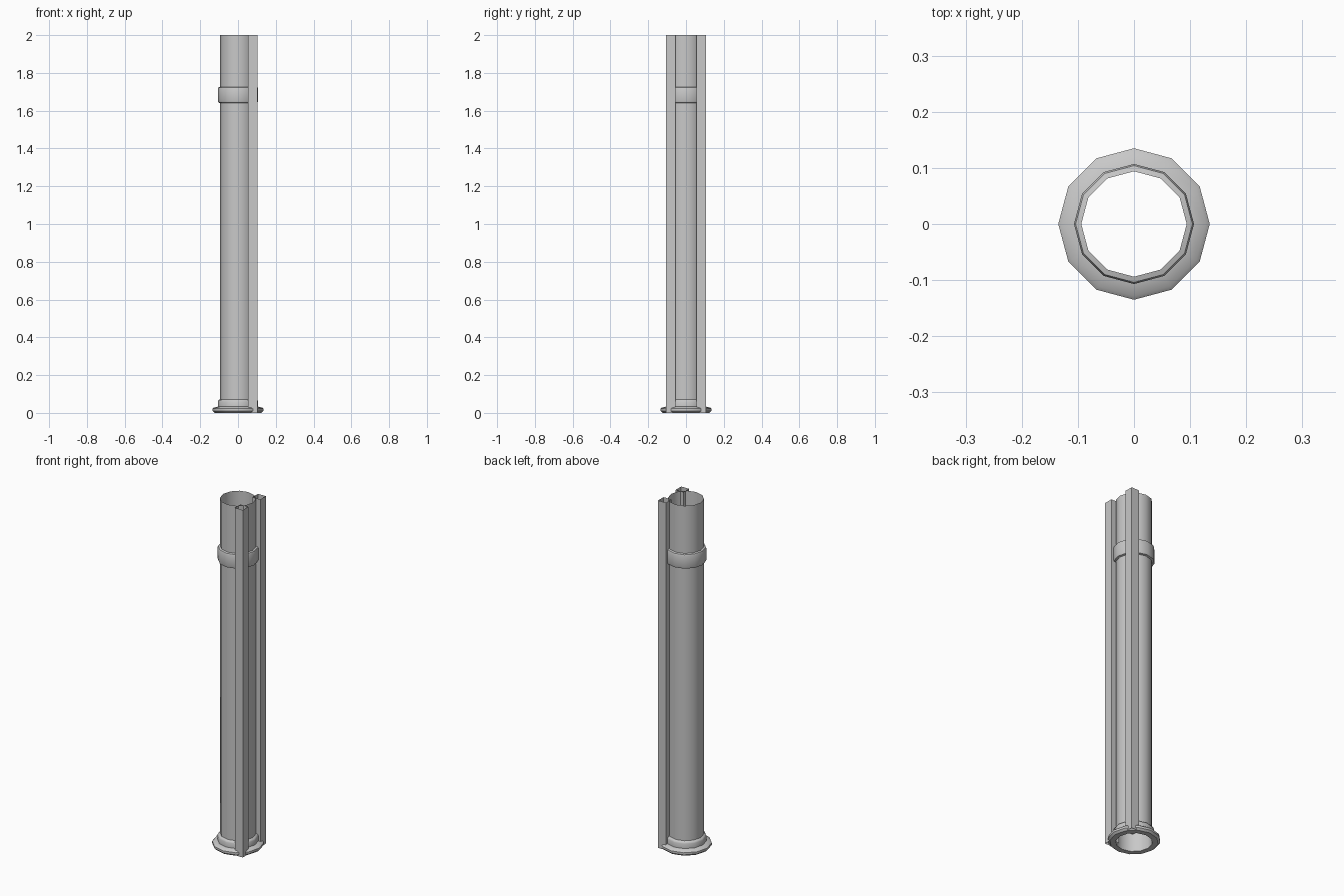
import bpy, bmesh, math

cube = bpy.data.objects.get("Cube")
if cube:
    bpy.data.objects.remove(cube, do_unlink=True)

SIDES = 12
TUBE_R = 0.094
HEIGHT = 2.0

# Single flat grey
grey = bpy.data.materials.new("pipe grey")
grey.use_nodes = True
COLOUR = (0.58, 0.58, 0.58, 1)
grey.diffuse_color = COLOUR
grey.node_tree.nodes["Principled BSDF"].inputs["Base Color"].default_value = COLOUR


def finish(name, bm, smooth):
    mesh = bpy.data.meshes.new(name)
    bm.to_mesh(mesh)
    bm.free()
    mesh.materials.append(grey)
    obj = bpy.data.objects.new(name, mesh)
    bpy.context.collection.objects.link(obj)
    if smooth:
        bpy.ops.object.select_all(action='DESELECT')
        obj.select_set(True)
        bpy.context.view_layer.objects.active = obj
        bpy.ops.object.shade_smooth_by_angle(angle=math.radians(40))
    return obj


def lathe(name, profile):
    """Sweep (radius, height) points, listed bottom to top, into an open shell."""
    bm = bmesh.new()
    rings = []
    for r, z in profile:
        rings.append([bm.verts.new((r * math.cos(a), r * math.sin(a), z))
                      for a in (math.tau * i / SIDES for i in range(SIDES))])
    for low, high in zip(rings, rings[1:]):
        for i in range(SIDES):
            j = (i + 1) % SIDES
            bm.faces.new((low[i], low[j], high[j], high[i]))
    return finish(name, bm, True)


def open_bar(name, x, y, width):
    """Square hollow rail with open ends."""
    bm = bmesh.new()
    bmesh.ops.create_cube(bm, size=1)
    for v in bm.verts:
        v.co = (x + v.co.x * width, y + v.co.y * width, (v.co.z + 0.5) * HEIGHT)
    bm.normal_update()
    caps = [f for f in bm.faces if abs(f.normal.z) > 0.9]
    bmesh.ops.delete(bm, geom=caps, context='FACES_ONLY')
    return finish(name, bm, False)


# Thin open pipe
lathe("pipe", [(TUBE_R, 0), (TUBE_R, HEIGHT)])

# Raised coupling band near the top
lathe("coupling_band", [(TUBE_R, 1.64), (0.104, 1.643), (0.107, 1.652),
                        (0.107, 1.715), (0.104, 1.723), (TUBE_R, 1.726)])

# Foot flange with its collar
lathe("base_flange", [(TUBE_R, 0), (0.124, 0), (0.135, 0.01), (0.135, 0.022),
                      (0.128, 0.028), (0.107, 0.033), (0.107, 0.06),
                      (0.103, 0.068), (TUBE_R, 0.072)])

# Two guide rails on the +x side
for label, side in (("front_rail", -1), ("back_rail", 1)):
    open_bar(label, 0.079, side * 0.08, 0.05)
